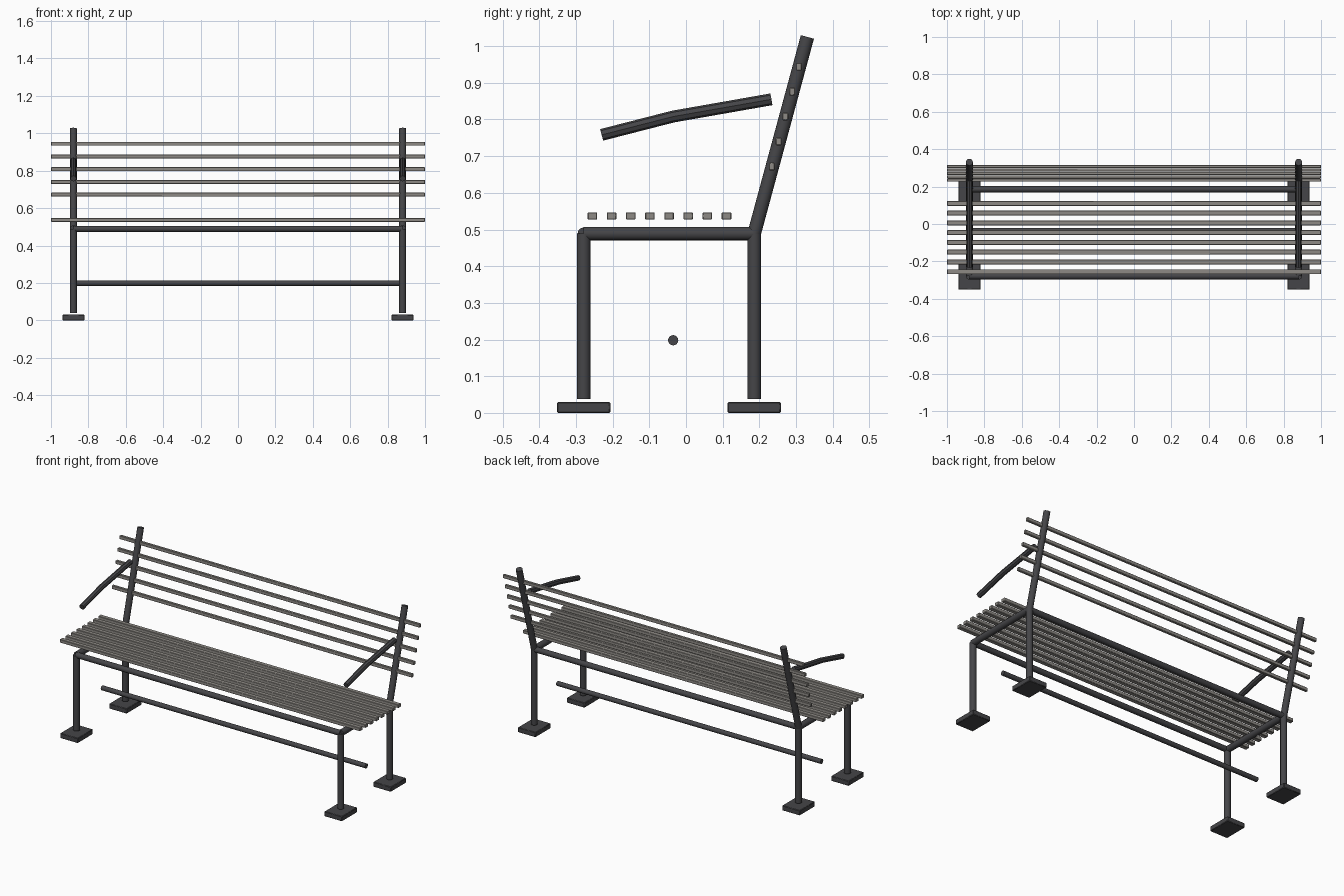
import bpy
from mathutils import Vector

cube = bpy.data.objects.get("Cube")
if cube:
    bpy.data.objects.remove(cube, do_unlink=True)


def make_material(name, color):
    mat = bpy.data.materials.new(name)
    mat.use_nodes = True
    mat.diffuse_color = color
    mat.node_tree.nodes["Principled BSDF"].inputs["Base Color"].default_value = color
    return mat


METAL = make_material("dark metal", (0.06, 0.06, 0.065, 1))
WOOD = make_material("weathered grey wood", (0.27, 0.255, 0.235, 1))


def finish(obj, name, mat):
    obj.name = name
    obj.data.materials.append(mat)
    bpy.ops.object.shade_smooth_by_angle()
    return obj


def tube(name, start, end, radius):
    a, b = Vector(start), Vector(end)
    axis = b - a
    bpy.ops.mesh.primitive_cylinder_add(vertices=16, radius=radius, depth=axis.length,
                                        location=(a + b) / 2,
                                        rotation=axis.to_track_quat('Z', 'Y').to_euler())
    return finish(bpy.context.object, name, METAL)


def bent_tube(name, points, radius):
    curve = bpy.data.curves.new(name, 'CURVE')
    curve.dimensions = '3D'
    curve.bevel_depth = radius
    curve.bevel_resolution = 2
    curve.use_fill_caps = True
    spline = curve.splines.new('POLY')
    spline.points.add(len(points) - 1)
    for p, co in zip(spline.points, points):
        p.co = (*co, 1)
    obj = bpy.data.objects.new(name, curve)
    bpy.context.collection.objects.link(obj)
    bpy.ops.object.select_all(action='DESELECT')
    obj.select_set(True)
    bpy.context.view_layer.objects.active = obj
    bpy.ops.object.convert(target='MESH')
    return finish(bpy.context.object, name, METAL)


def box(name, center, size, mat, bevel):
    bpy.ops.mesh.primitive_cube_add(size=1, location=center)
    obj = bpy.context.object
    obj.scale = size
    bpy.ops.object.transform_apply(location=False, rotation=False, scale=True)
    mod = obj.modifiers.new("soft edges", 'BEVEL')
    mod.width = bevel
    mod.segments = 1
    return finish(obj, name, mat)


SIDE_X, FRONT_Y, BACK_Y, SEAT_Z = 0.88, -0.279, 0.186, 0.489
LEG_R, RAIL_R = 0.0185, 0.0165

# Two mirrored end frames
for side, sx in (("right", -SIDE_X), ("left", SIDE_X)):
    for end, y in (("front", FRONT_Y), ("back", BACK_Y)):
        box(f"{side}_{end}_foot", (sx, y, 0.015), (0.118, 0.145, 0.03), METAL, 0.003)
        tube(f"{side}_{end}_leg", (sx, y, 0.038), (sx, y, SEAT_Z), LEG_R)
    tube(f"{side}_seat_support", (sx, FRONT_Y, SEAT_Z), (sx, BACK_Y, SEAT_Z), LEG_R)
    tube(f"{side}_back_post", (sx, BACK_Y, SEAT_Z), (sx, 0.331, 1.025), LEG_R)
    bent_tube(f"{side}_armrest",
              [(sx, -0.23, 0.758), (sx, -0.035, 0.808), (sx, 0.233, 0.855)], 0.0162)

# Long rails joining the end frames
for name, y, z, r in (("front_rail", FRONT_Y, SEAT_Z, RAIL_R),
                      ("back_rail", BACK_Y, SEAT_Z, RAIL_R),
                      ("stretcher", -0.035, 0.198, 0.014)):
    tube(name, (-SIDE_X, y, z), (SIDE_X, y, z), r)

# Seat slats
for i in range(8):
    box(f"seat_slat_{i + 1}", (0, -0.255 + i * 0.0522, 0.537), (2, 0.026, 0.02), WOOD, 0.002)

# Backrest slats, following the lean of the posts
for i in range(5):
    box(f"back_slat_{i + 1}", (0, 0.234 + i * 0.0184, 0.672 + i * 0.068),
        (2, 0.016, 0.021), WOOD, 0.002)
